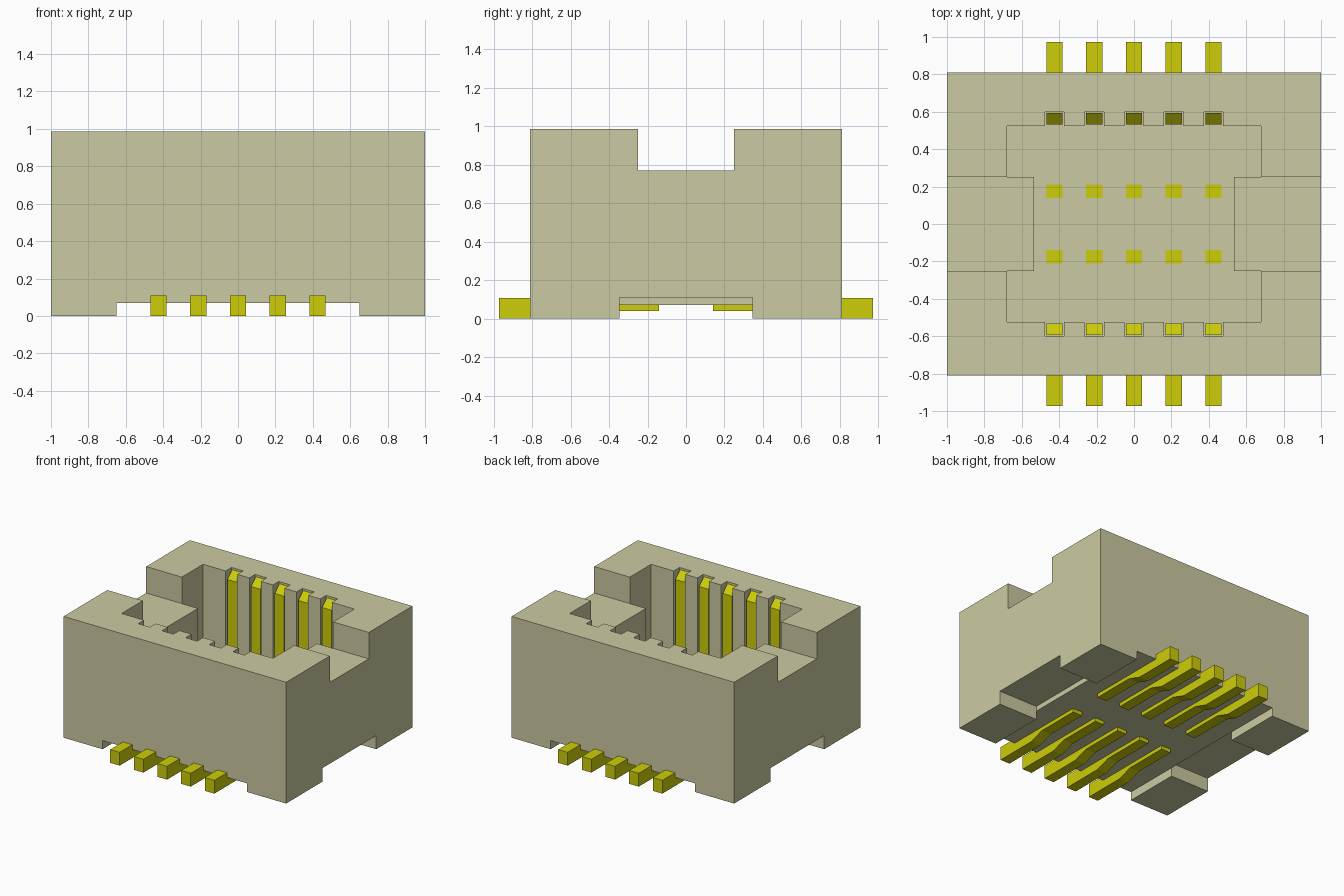
import bpy
import bmesh

if "Cube" in bpy.data.objects:
    bpy.data.objects.remove(bpy.data.objects["Cube"], do_unlink=True)


def material(name, rgb):
    m = bpy.data.materials.new(name)
    m.use_nodes = True
    m.diffuse_color = (*rgb, 1)
    bsdf = next(n for n in m.node_tree.nodes if n.type == 'BSDF_PRINCIPLED')
    bsdf.inputs["Base Color"].default_value = (*rgb, 1)
    return m


beige = material("beige plastic", (0.60, 0.59, 0.36))
yellow = material("yellow metal", (0.61, 0.61, 0.003))


def prism(name, points, offset, mat=None):
    """Extrude a flat polygon of 3D points by an offset vector."""
    bm = bmesh.new()
    face = bm.faces.new([bm.verts.new(p) for p in points])
    ext = bmesh.ops.extrude_face_region(bm, geom=[face])
    moved = [g for g in ext["geom"] if isinstance(g, bmesh.types.BMVert)]
    bmesh.ops.translate(bm, verts=moved, vec=offset)
    bmesh.ops.recalc_face_normals(bm, faces=bm.faces)
    mesh = bpy.data.meshes.new(name)
    bm.to_mesh(mesh)
    bm.free()
    ob = bpy.data.objects.new(name, mesh)
    bpy.context.collection.objects.link(ob)
    if mat:
        mesh.materials.append(mat)
    return ob


def box(name, x0, x1, y0, y1, z0, z1, mat=None):
    pts = [(x0, y0, z0), (x1, y0, z0), (x1, y1, z0), (x0, y1, z0)]
    return prism(name, pts, (0, 0, z1 - z0), mat)


def cut(target, cutter):
    cutter.hide_render = True
    mod = target.modifiers.new("cut", 'BOOLEAN')
    mod.operation = 'DIFFERENCE'
    mod.solver = 'EXACT'
    mod.object = cutter
    bpy.context.view_layer.objects.active = target
    bpy.ops.object.modifier_apply(modifier=mod.name)
    bpy.data.objects.remove(cutter, do_unlink=True)


PITCH = 0.2125
FLOOR = 0.20
columns = [PITCH * i for i in range(-2, 3)]

# Housing block
housing = box("housing", -1, 1, -0.81, 0.81, 0, 0.985, beige)

# Well outline: slotted long walls, keying tabs at both ends
half = [(-0.68, 0.25), (-0.68, 0.523)]
for x in columns:
    half += [(x - 0.052, 0.523), (x - 0.052, 0.598),
             (x + 0.052, 0.598), (x + 0.052, 0.523)]
half += [(0.68, 0.523), (0.68, 0.25)]
outline = [(-0.535, 0.25)] + half + [(0.535, 0.25)]
outline += [(-x, -y) for x, y in outline]
cut(housing, prism("well_cutter", [(x, y, FLOOR) for x, y in outline], (0, 0, 1)))

# Cross notch above the tabs
cut(housing, box("notch_cutter", -1.1, 1.1, -0.25, 0.25, 0.77, 1.2))

# Underside relief that leaves four corner feet
cut(housing, box("channel_cutter", -0.65, 0.65, -1, 1, -0.1, 0.07))
for s in (-1, 1):
    a, b = sorted((0.65 * s, 1.1 * s))
    cut(housing, box("side_relief_cutter", a, b, -0.345, 0.345, -0.1, 0.11))

# Contacts: solder foot, under-floor bar, inner post and sprung wall blade
profile = [(0.972, 0), (0.972, 0.108), (0.594, 0.108), (0.594, 0.97),
           (0.532, 0.915), (0.532, 0.09), (0.21, 0.09), (0.21, FLOOR + 0.002),
           (0.14, FLOOR + 0.002), (0.14, 0.04), (0.50, 0.04), (0.62, 0)]
for side, s in (("back", 1), ("front", -1)):
    for i, x in enumerate(columns):
        pts = [(x - 0.043, s * y, z) for y, z in profile]
        prism(f"{side}_contact_{i + 1}", pts, (0.086, 0, 0), yellow)
